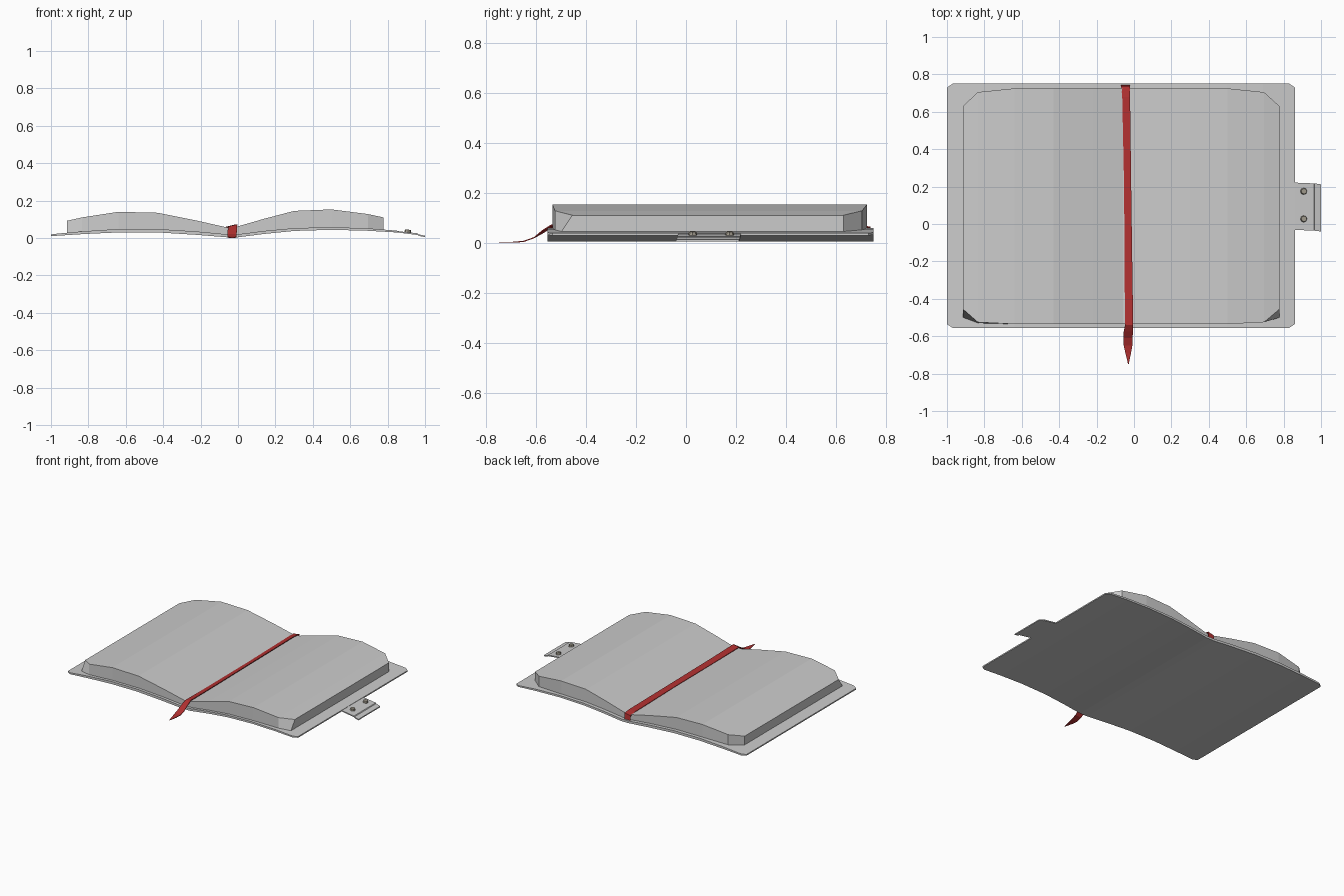
import bpy, bmesh, math
from mathutils import Matrix


def material(name, color):
    m = bpy.data.materials.new(name)
    m.diffuse_color = color
    return m


def loft(name, rings, mat=None):
    """Closed solid skinned through a row of four-point cross-sections."""
    bm = bmesh.new()
    loops = [[bm.verts.new(p) for p in r] for r in rings]
    for a, b in zip(loops, loops[1:]):
        for i in range(4):
            j = (i + 1) % 4
            bm.faces.new((a[i], a[j], b[j], b[i]))
    bm.faces.new(loops[0])
    bm.faces.new(loops[-1])
    bmesh.ops.recalc_face_normals(bm, faces=bm.faces)
    return finish(name, bm, mat)


def finish(name, bm, mat=None):
    me = bpy.data.meshes.new(name)
    bm.to_mesh(me)
    bm.free()
    ob = bpy.data.objects.new(name, me)
    bpy.context.collection.objects.link(ob)
    if mat:
        me.materials.append(mat)
    return ob


def slab(name, stations):
    """Stations along x: (x, y front, y back, z bottom, z top, front y at bottom)."""
    rings = []
    for x, y0, y1, zb, zt, *foot in stations:
        yf = foot[0] if foot else y0
        rings.append([(x, yf, zb), (x, y1, zb), (x, y1, zt), (x, y0, zt)])
    return loft(name, rings)


red = material("ribbon_red", (0.45, 0.03, 0.03, 1))
brass = material("stud_brass", (0.36, 0.33, 0.27, 1))

# Wavy open cover with clipped corners
F, B = -0.555, 0.75
slab("cover", [
    (-1.00, F + 0.02, B - 0.02, 0.010, 0.019),
    (-0.97, F, B, 0.012, 0.023),
    (-0.83, F, B, 0.021, 0.036),
    (-0.64, F, B, 0.030, 0.048),
    (-0.43, F, B, 0.030, 0.048),
    (-0.22, F, B, 0.017, 0.035),
    (-0.06, F, B, 0.004, 0.020),
    (0.00, F, B, 0.004, 0.020),
    (0.14, F, B, 0.022, 0.038),
    (0.30, F, B, 0.038, 0.053),
    (0.50, F, B, 0.044, 0.058),
    (0.69, F, B, 0.039, 0.052),
    (0.83, F, B, 0.031, 0.041),
    (0.86, F + 0.02, B - 0.02, 0.029, 0.038),
])

# Page block: two swelling halves meeting in a gutter
slab("pages", [
    (-0.915, -0.455, 0.63, 0.027, 0.092, -0.50),
    (-0.835, -0.525, 0.705, 0.034, 0.110, -0.53),
    (-0.64, -0.535, 0.725, 0.046, 0.140),
    (-0.43, -0.535, 0.725, 0.046, 0.135),
    (-0.22, -0.535, 0.725, 0.033, 0.093),
    (-0.06, -0.535, 0.725, 0.018, 0.057),
    (-0.01, -0.535, 0.725, 0.018, 0.060),
    (0.14, -0.535, 0.725, 0.036, 0.103),
    (0.30, -0.535, 0.725, 0.051, 0.145),
    (0.50, -0.535, 0.725, 0.056, 0.153),
    (0.695, -0.525, 0.705, 0.049, 0.128),
    (0.778, -0.455, 0.63, 0.043, 0.110, -0.50),
])

# Clasp strap with a stepped end
slab("clasp_strap", [
    (0.84, -0.030, 0.222, 0.031, 0.038),
    (0.962, -0.036, 0.217, 0.016, 0.025),
    (0.966, -0.036, 0.217, 0.012, 0.020),
    (1.00, -0.040, 0.212, 0.004, 0.012),
])

# Clasp studs
for i, y in enumerate((0.027, 0.175)):
    bm = bmesh.new()
    bmesh.ops.create_cone(bm, cap_ends=True, segments=8, radius1=0.019,
                          radius2=0.015, depth=0.018,
                          matrix=Matrix.Translation((0.908, y, 0.036))
                          @ Matrix.Rotation(math.radians(7), 4, 'Y'))
    finish(f"clasp_stud_{i + 1}", bm, brass)

# Ribbon bookmark: (y, x centre, half width, z), slightly tilted across its width
path = [(0.738, -0.045, 0.024, 0.022), (0.738, -0.045, 0.024, 0.060),
        (0.68, -0.042, 0.021, 0.066), (0.20, -0.034, 0.019, 0.066),
        (-0.30, -0.029, 0.021, 0.066), (-0.54, -0.026, 0.022, 0.068),
        (-0.575, -0.030, 0.025, 0.046), (-0.61, -0.032, 0.024, 0.022),
        (-0.65, -0.032, 0.023, 0.008), (-0.69, -0.031, 0.015, 0.004),
        (-0.748, -0.030, 0.002, 0.002)]
rings = []
for k, (y, cx, w, z) in enumerate(path):
    tilt = 0.005 if 0 < k < 7 else 0
    dy, dz = (0.004, 0) if k == 0 else (0, 0.005)
    lo, hi = z - tilt, z + tilt
    rings.append([(cx - w, y, max(lo - dz, 0)), (cx + w, y, max(hi - dz, 0)),
                  (cx + w, y + dy, hi), (cx - w, y + dy, lo)])
loft("ribbon", rings, red)
